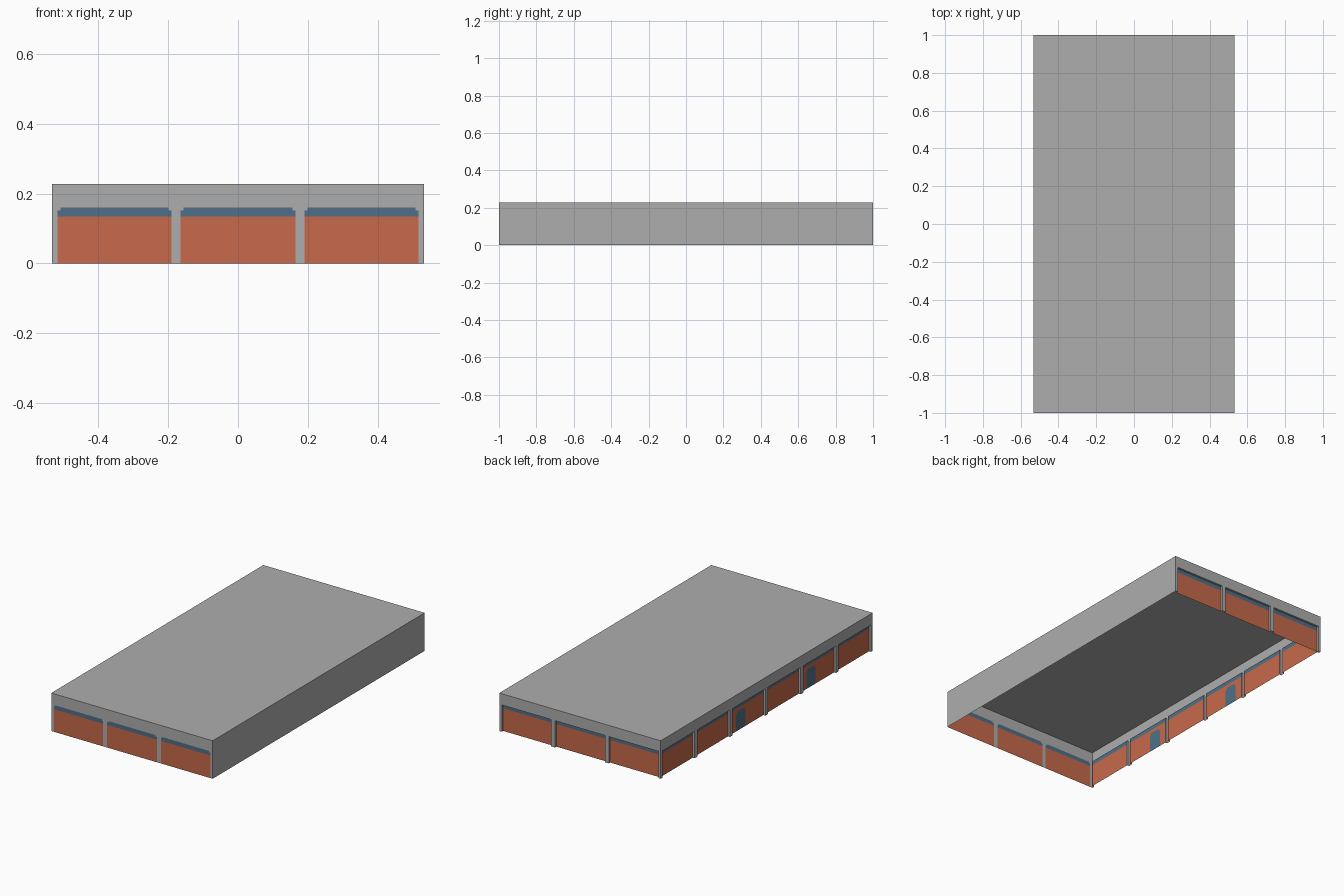
import bpy, bmesh
from mathutils import Vector

if "Cube" in bpy.data.objects:
    bpy.data.objects.remove(bpy.data.objects["Cube"])

HX, HY, H = 0.533, 1.0, 0.227      # half width, half length, height
SILL, HEAD, STEP = 0.135, 0.160, 0.152
POST, DEPTH = 0.0125, 0.013        # half post width, panel recess


def material(name, rgb):
    m = bpy.data.materials.new(name)
    m.diffuse_color = (*rgb, 1)
    m.use_nodes = True
    m.node_tree.nodes["Principled BSDF"].inputs["Base Color"].default_value = m.diffuse_color
    return m


MATS = [material("grey concrete", (0.42, 0.42, 0.42)),
        material("orange brick", (0.571, 0.144, 0.069)),
        material("blue glass", (0.078, 0.159, 0.246))]


def wall(name, origin, along, length, bays=0, recess=0.0, doors=()):
    """Sheet wall on a grid of cells; each cell gets a colour and a depth."""
    along, up = Vector(along), Vector((0, 0, 1))
    out = along.cross(up)
    spans, us, zs = [], {0, length}, {0, H}
    for i in range(bays):
        a = 0.016 if i == 0 else i * length / bays - 0 + POST
        b = length - 0.016 if i == bays - 1 else (i + 1) * length / bays - POST
        notch = 0 if recess else 0.009
        spans.append((a, b, notch))
        us |= {a, a + notch, b - notch, b}
        zs |= {SILL, HEAD} | (set() if recess else {STEP})
    for d in doors:
        us |= {d - 0.044, d - 0.034, d + 0.034, d + 0.044}
        zs |= {0.102, 0.115}
    us, zs = sorted(us), sorted(zs)

    def cell(i, j):
        u, z = (us[i] + us[i + 1]) / 2, (zs[j] + zs[j + 1]) / 2
        for a, b, n in spans:
            if z > STEP:
                a, b = a + n, b - n
            if a < u < b and z < HEAD:
                half = 0.044 if z < 0.102 else 0.034
                door = z < 0.115 and any(abs(u - d) < half for d in doors)
                return (2 if door or z > SILL else 1), recess
        return 0, 0.0

    bm = bmesh.new()

    def quad(pts, mat):
        f = bm.faces.new([bm.verts.new(Vector(origin) + along * u + up * z - out * d)
                          for u, z, d in pts])
        f.material_index = mat

    for i in range(len(us) - 1):
        for j in range(len(zs) - 1):
            u0, u1, z0, z1 = us[i], us[i + 1], zs[j], zs[j + 1]
            mat, d = cell(i, j)
            quad([(u0, z0, d), (u1, z0, d), (u1, z1, d), (u0, z1, d)], mat)
            # reveals where the depth changes
            if i < len(us) - 2:
                e = cell(i + 1, j)[1]
                if e != d:
                    quad([(u1, z0, d), (u1, z0, e), (u1, z1, e), (u1, z1, d)], 0)
            if j < len(zs) - 2:
                e = cell(i, j + 1)[1]
                if e != d:
                    quad([(u0, z1, d), (u1, z1, d), (u1, z1, e), (u0, z1, e)], 0)
    bmesh.ops.remove_doubles(bm, verts=bm.verts, dist=1e-5)
    me = bpy.data.meshes.new(name)
    bm.to_mesh(me)
    bm.free()
    for m in MATS:
        me.materials.append(m)
    bpy.context.collection.objects.link(bpy.data.objects.new(name, me))


# flush painted front, recessed back and left, plain right
wall("front_wall", (-HX, -HY, 0), (1, 0, 0), 2 * HX, 3)
wall("back_wall", (HX, HY, 0), (-1, 0, 0), 2 * HX, 3, DEPTH)
wall("left_wall", (-HX, HY, 0), (0, -1, 0), 2 * HY, 6, DEPTH, (HY - 0.227, HY + 0.437))
wall("right_wall", (HX, -HY, 0), (0, 1, 0), 2 * HY)

# flat roof sheet, open underneath
bpy.ops.mesh.primitive_plane_add(size=2, location=(0, 0, H))
roof = bpy.context.object
roof.name = "roof"
roof.scale = (HX, HY, 1)
roof.data.materials.append(MATS[0])
